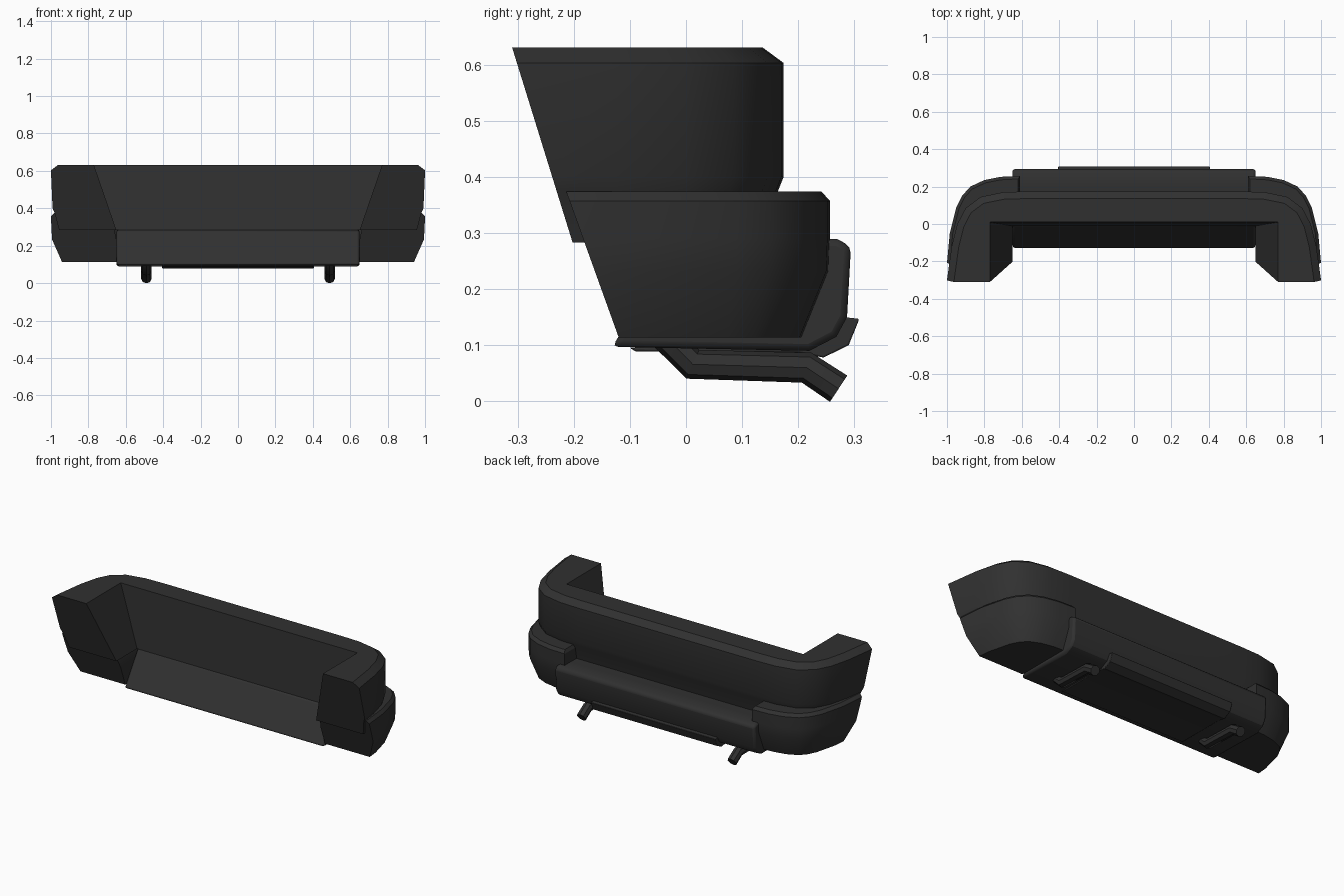
import bpy, bmesh, math
from mathutils import Vector

cube = bpy.data.objects.get("Cube")
if cube:
    bpy.data.objects.remove(cube)

# Dark plastic used on every part
plastic = bpy.data.materials.new("dark_plastic")
plastic.use_nodes = True
colour = (0.03, 0.03, 0.03, 1)
plastic.diffuse_color = colour
bsdf = plastic.node_tree.nodes["Principled BSDF"]
bsdf.inputs["Base Color"].default_value = colour
bsdf.inputs["Roughness"].default_value = 0.7


def finish(obj, angle=30):
    bpy.ops.object.select_all(action='DESELECT')
    obj.select_set(True)
    bpy.context.view_layer.objects.active = obj
    bpy.ops.object.shade_smooth_by_angle(angle=math.radians(angle))


def loft(name, rings):
    """Join closed rings of points and cap both ends."""
    bm = bmesh.new()
    loops = [[bm.verts.new(p) for p in ring] for ring in rings]
    for a, b in zip(loops, loops[1:]):
        for i in range(len(a)):
            j = (i + 1) % len(a)
            bm.faces.new((a[i], a[j], b[j], b[i]))
    bm.faces.new(loops[0][::-1])
    bm.faces.new(loops[-1])
    bmesh.ops.recalc_face_normals(bm, faces=bm.faces)
    mesh = bpy.data.meshes.new(name)
    bm.to_mesh(mesh)
    bm.free()
    mesh.materials.append(plastic)
    obj = bpy.data.objects.new(name, mesh)
    bpy.context.collection.objects.link(obj)
    return obj


def extrude_x(name, profile, half_width, bevel):
    obj = loft(name, [[(x, y, z) for y, z in profile] for x in (-half_width, half_width)])
    mod = obj.modifiers.new("bevel", 'BEVEL')
    mod.width = bevel
    mod.segments = 2
    mod.limit_method = 'ANGLE'
    mod.angle_limit = math.radians(50)
    finish(obj)
    return obj


def inset(path, d, front):
    """Shift a plan path inwards and trim its first point to the front plane."""
    pts = [Vector(p) for p in path]
    out = []
    for i, p in enumerate(pts):
        t = (pts[min(i + 1, len(pts) - 1)] - pts[max(i - 1, 0)]).normalized()
        out.append(p + Vector((-t.y, t.x)) * d)
    a, b = out[0], out[1]
    out[0] = a + (b - a) * ((front - a.y) / (b.y - a.y))
    return [tuple(p) for p in out]


def inner_x(z):
    return 0.65 + 0.12 * max(0, z - 0.283) / 0.347


# Upper bumper: solid U with slanted arm ends and a chamfered rim
upper_plan = [(1.0, -0.30), (0.975, -0.12), (0.945, 0.0), (0.90, 0.085),
              (0.82, 0.145), (0.70, 0.17), (0.58, 0.174)]
rings = []
for z, d in [(0.283, 0.03), (0.375, 0.01), (0.40, 0.0), (0.603, 0.0), (0.631, 0.038)]:
    front = -0.31 + (0.631 - z) * 0.31
    wall = -0.01 + 0.02 * (z - 0.283) / 0.348
    half = [(inner_x(z), wall), (inner_x(z), front)] + inset(upper_plan, d, front)
    ring = half + [(-x, y) for x, y in reversed(half)]
    rings.append([(x, y, z) for x, y in ring])
finish(loft("upper_bumper", rings))

# Lower corner pieces wrapping around each side
corner_plan = [(1.0, -0.21), (0.985, -0.05), (0.95, 0.09), (0.92, 0.15), (0.875, 0.2),
               (0.80, 0.235), (0.715, 0.252), (0.61, 0.257)]
for side, label in ((1, "left"), (-1, "right")):
    rings = []
    for z, d in [(0.114, 0.05), (0.232, 0.002), (0.29, 0.0), (0.357, 0.0), (0.374, 0.016)]:
        front = -0.12 - 0.36 * (z - 0.114)
        edge = inner_x(z) + (0.01 if z > 0.283 else 0.0)
        end = 0.62 if z > 0.37 else 0.61
        path = inset(corner_plan, d, front)
        path[-1] = (end, path[-1][1])
        ring = [(end, 0.14), (edge, 0.1), (edge, front)] + path
        rings.append([(side * x, y, z) for x, y in ring])
    finish(loft("lower_corner_" + label, rings))

# Centre panel with sloped inner face
extrude_x("centre_panel", [(-0.132, 0.097), (-0.01, 0.284), (0.2, 0.29), (0.27, 0.289),
          (0.294, 0.276), (0.287, 0.15), (0.268, 0.115), (0.22, 0.09)], 0.65, 0.012)

# Thin underside plate with upturned rear lip
extrude_x("diffuser_plate", [(-0.1, 0.095), (-0.09, 0.089), (0.2, 0.087), (0.245, 0.078),
          (0.29, 0.1), (0.309, 0.147), (0.282, 0.15), (0.2, 0.11)], 0.405, 0.003)

# Bent exhaust pipes
for side, label in ((1, "left"), (-1, "right")):
    curve = bpy.data.curves.new("exhaust_" + label, 'CURVE')
    curve.dimensions = '3D'
    curve.bevel_depth = 0.028
    curve.bevel_resolution = 2
    curve.use_fill_caps = True
    path = [(-0.045, 0.125), (0.012, 0.066), (0.215, 0.06), (0.272, 0.0225)]
    spline = curve.splines.new('POLY')
    spline.points.add(len(path) - 1)
    for point, (y, z) in zip(spline.points, path):
        point.co = (side * 0.49, y, z, 1)
    curve.materials.append(plastic)
    pipe = bpy.data.objects.new("exhaust_" + label, curve)
    bpy.context.collection.objects.link(pipe)
    bpy.ops.object.select_all(action='DESELECT')
    pipe.select_set(True)
    bpy.context.view_layer.objects.active = pipe
    bpy.ops.object.convert(target='MESH')
    finish(bpy.context.view_layer.objects.active, 40)
